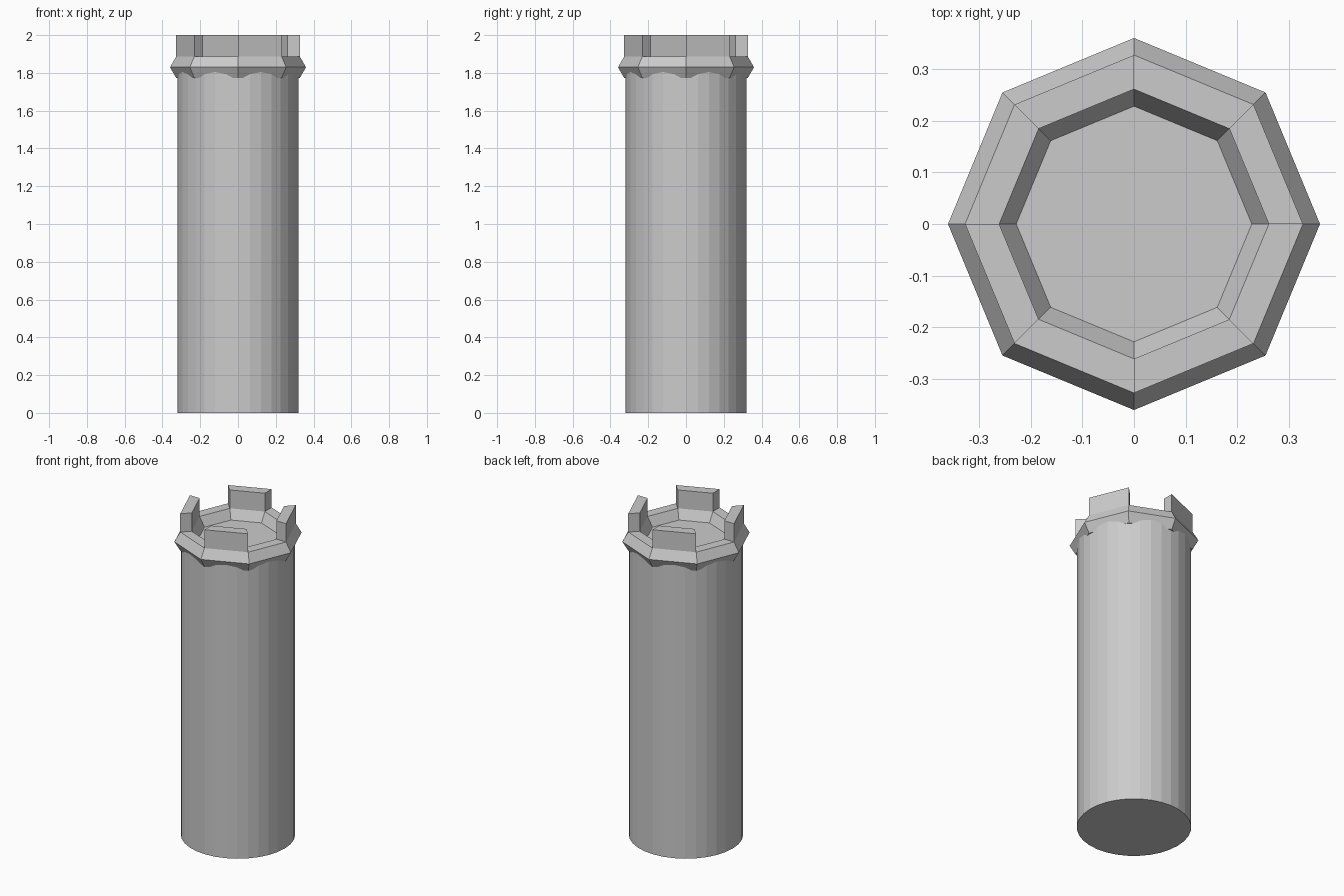
import bpy, bmesh, math

if "Cube" in bpy.data.objects:
    bpy.data.objects.remove(bpy.data.objects["Cube"])

SHAFT_R, RIM_Z, TOP_Z = 0.319, 1.83, 2.0
RING_R, TUBE_R = 0.294, 0.066

# Round tower shaft, its top cap forms the floor
bpy.ops.mesh.primitive_cylinder_add(vertices=32, radius=SHAFT_R, depth=RIM_Z,
                                    location=(0, 0, RIM_Z / 2))
bpy.context.object.name = "tower_shaft"

# Eight-sided rim with hexagonal section
bpy.ops.mesh.primitive_torus_add(major_segments=8, minor_segments=6,
                                 major_radius=RING_R, minor_radius=TUBE_R,
                                 location=(0, 0, RIM_Z))
rim = bpy.context.object
rim.name = "battlement_rim"

# Battlements: every other top face of the rim pulled up
bm = bmesh.new()
bm.from_mesh(rim.data)
bm.normal_update()
picked = []
for f in bm.faces:
    c = f.calc_center_median()
    segment = int(math.degrees(math.atan2(c.y, c.x)) % 360 // 45)
    if f.normal.z > 0.99 and segment % 2 == 0:
        picked.append(f)
raised = bmesh.ops.extrude_discrete_faces(bm, faces=picked)["faces"]
for v in {v for f in raised for v in f.verts}:
    v.co.z = TOP_Z - RIM_Z
bm.normal_update()
bm.to_mesh(rim.data)
bm.free()
for p in rim.data.polygons:
    p.use_smooth = False
